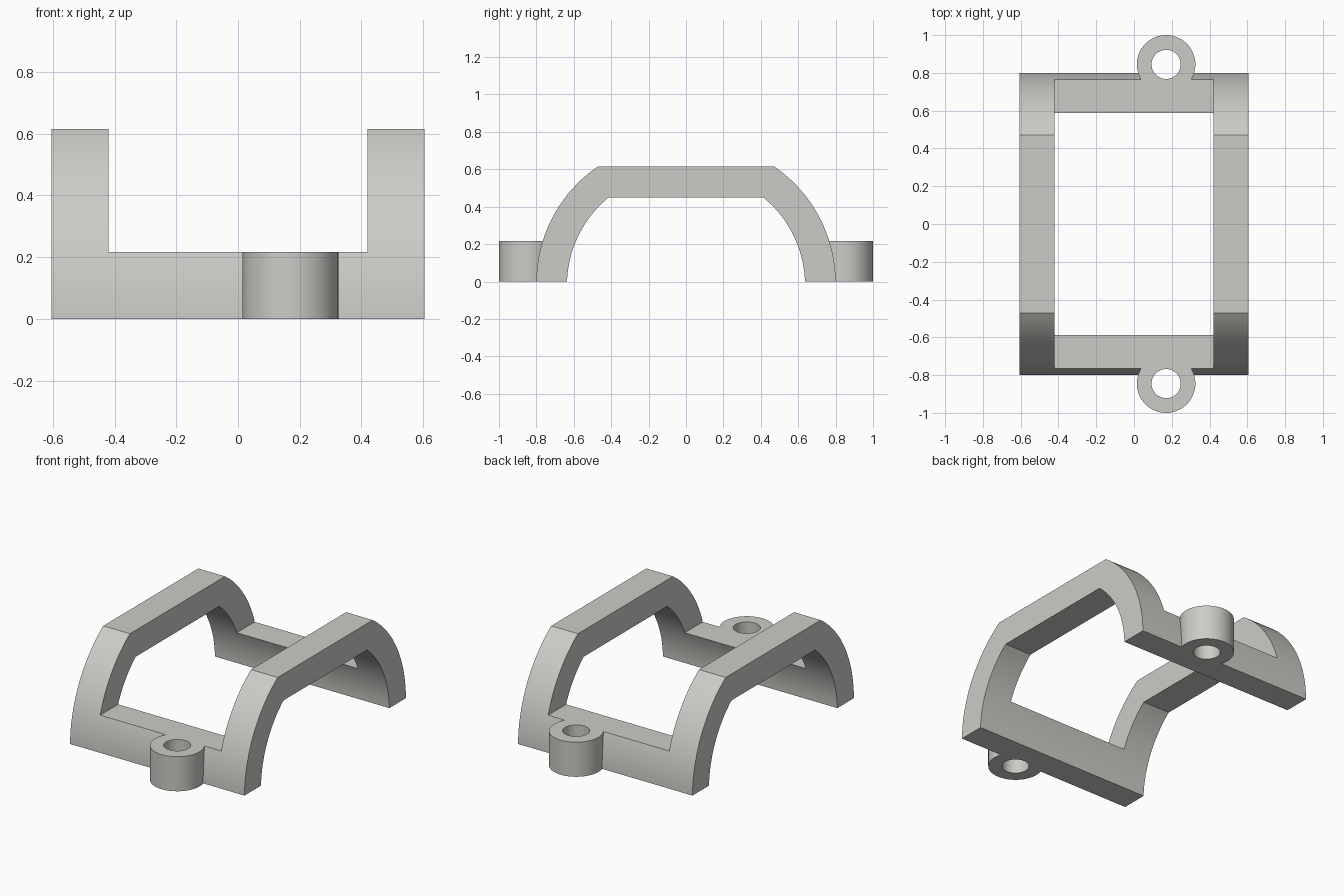
import bpy, bmesh, math

if "Cube" in bpy.data.objects:
    bpy.data.objects.remove(bpy.data.objects["Cube"])

X_HALF, BAR_TOP = 0.605, 0.217
LUG_X, LUG_Y, LUG_R, HOLE_R = 0.17, 0.845, 0.155, 0.077

grey = bpy.data.materials.new("warm_grey")
grey.diffuse_color = (0.6, 0.6, 0.57, 1)
grey.use_nodes = True
grey.node_tree.nodes["Principled BSDF"].inputs["Base Color"].default_value = grey.diffuse_color


def arc(p, q, r, n=24):
    """Points on the circle through p, q, r, running from p to r."""
    (ax, ay), (bx, by), (cx, cy) = p, q, r
    d = 2 * (ax * (by - cy) + bx * (cy - ay) + cx * (ay - by))
    a, b, c = ax * ax + ay * ay, bx * bx + by * by, cx * cx + cy * cy
    ux = (a * (by - cy) + b * (cy - ay) + c * (ay - by)) / d
    uy = (a * (cx - bx) + b * (ax - cx) + c * (bx - ax)) / d
    rad = math.hypot(ax - ux, ay - uy)
    t0, t1 = math.atan2(ay - uy, ax - ux), math.atan2(cy - uy, cx - ux)
    return [(ux + rad * math.cos(t0 + (t1 - t0) * i / n),
             uy + rad * math.sin(t0 + (t1 - t0) * i / n)) for i in range(n + 1)]


def prism(name, base, offset):
    """Extrude a closed outline into a solid."""
    bm = bmesh.new()
    face = bm.faces.new([bm.verts.new(p) for p in base])
    ext = bmesh.ops.extrude_face_region(bm, geom=[face])["geom"]
    bmesh.ops.translate(bm, vec=offset,
                        verts=[v for v in ext if isinstance(v, bmesh.types.BMVert)])
    bmesh.ops.recalc_face_normals(bm, faces=bm.faces)
    mesh = bpy.data.meshes.new(name)
    bm.to_mesh(mesh)
    bm.free()
    mesh.materials.append(grey)
    ob = bpy.data.objects.new(name, mesh)
    bpy.context.collection.objects.link(ob)
    return ob


def cylinder(name, y, r, z0, z1, n=64):
    ring = [(LUG_X + r * math.cos(math.tau * i / n),
             y + r * math.sin(math.tau * i / n), z0) for i in range(n)]
    return prism(name, ring, (0, 0, z1 - z0))


def combine(target, tool, operation):
    """Apply a boolean and discard the tool."""
    tool.hide_render = True
    mod = target.modifiers.new("cut", 'BOOLEAN')
    mod.object, mod.operation, mod.solver = tool, operation, 'EXACT'
    bpy.context.view_layer.objects.active = target
    bpy.ops.object.modifier_apply(modifier=mod.name)
    bpy.data.objects.remove(tool)


# Arched shell: curved sides with a flat top, extruded across the width
outer = arc((0.80, 0), (0.766, 0.217), (0.471, 0.615))
inner = arc((0.636, 0), (0.588, 0.217), (0.414, 0.449))
profile = (outer + [(-y, z) for y, z in reversed(outer)]
           + [(-y, z) for y, z in inner] + inner[::-1])
frame = prism("arched_frame", [(-X_HALF, y, z) for y, z in profile], (2 * X_HALF, 0, 0))

# Central opening leaves two arches and two low cross bars
opening = prism("opening_cutter", [(x, y, BAR_TOP) for x, y in
                ((-0.42, -1), (0.42, -1), (0.42, 1), (-0.42, 1))], (0, 0, 1))
combine(frame, opening, 'DIFFERENCE')

# Screw lugs at front and back, with through holes
for s in (-1, 1):
    combine(frame, cylinder("screw_lug", s * LUG_Y, LUG_R, 0, BAR_TOP), 'UNION')
for s in (-1, 1):
    combine(frame, cylinder("hole_cutter", s * LUG_Y, HOLE_R, -0.1, 0.4), 'DIFFERENCE')

bpy.ops.object.select_all(action='DESELECT')
frame.select_set(True)
bpy.context.view_layer.objects.active = frame
bpy.ops.object.shade_smooth_by_angle(angle=math.radians(25))
